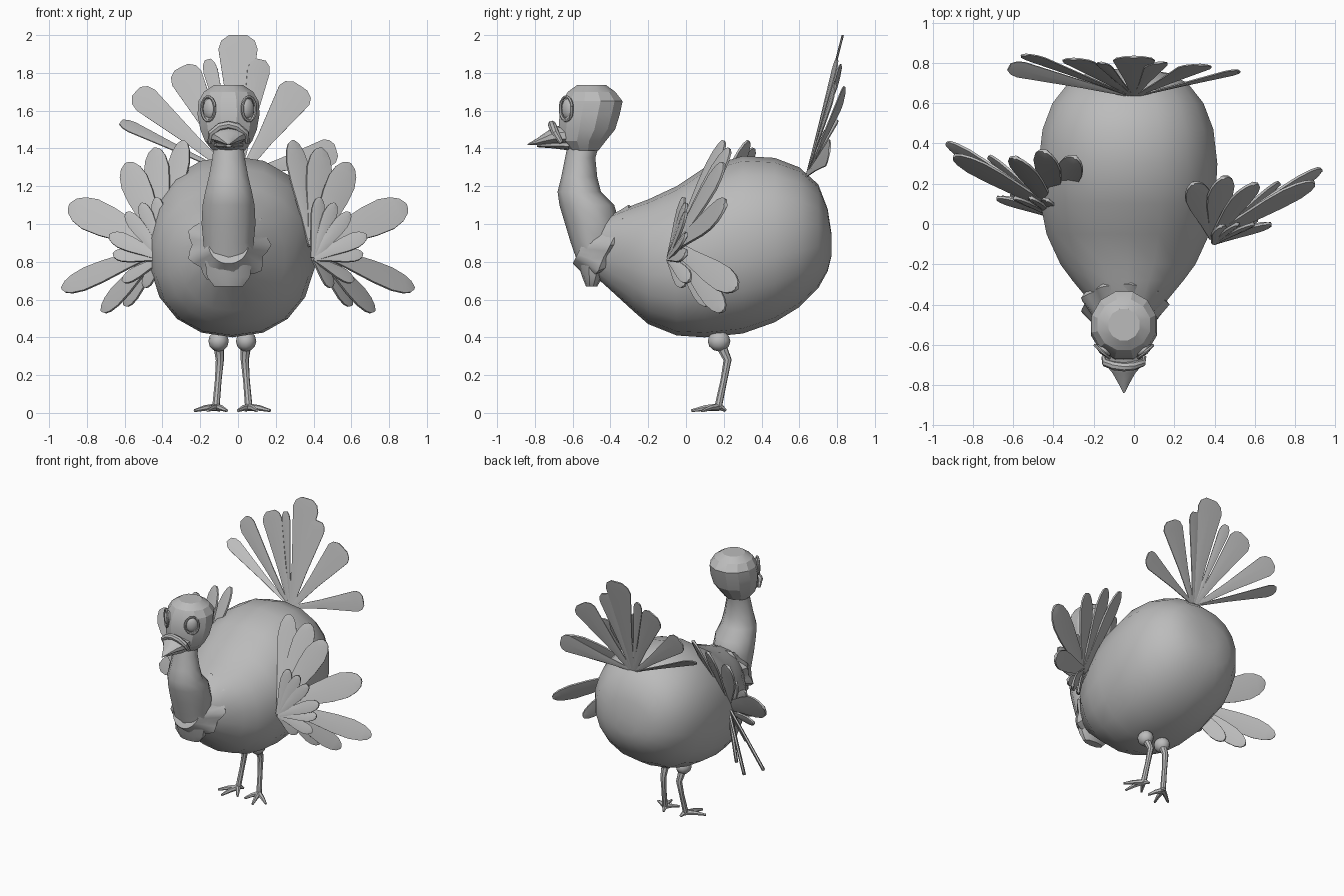
import bpy, bmesh, math
from mathutils import Vector, Matrix

cube = bpy.data.objects.get("Cube")
if cube:
    bpy.data.objects.remove(cube, do_unlink=True)

grey = bpy.data.materials.new("plain grey")
grey.use_nodes = True
grey.diffuse_color = (0.5, 0.5, 0.5, 1)
for node in grey.node_tree.nodes:
    if node.type == "BSDF_PRINCIPLED":
        node.inputs["Base Color"].default_value = (0.5, 0.5, 0.5, 1)

MID = -0.03    # centre line of body and legs
FACE = -0.05   # centre line of neck and head


def finish(name, bm, angle=40):
    bmesh.ops.recalc_face_normals(bm, faces=bm.faces)
    mesh = bpy.data.meshes.new(name)
    bm.to_mesh(mesh)
    bm.free()
    mesh.materials.append(grey)
    mesh.shade_smooth()
    mesh.set_sharp_from_angle(angle=math.radians(angle))
    obj = bpy.data.objects.new(name, mesh)
    bpy.context.collection.objects.link(obj)
    return obj


def ring(center, u, v, sides=14, power=1.0):
    pts = []
    for i in range(sides):
        a = math.tau * (i + 0.5) / sides
        c, s = math.cos(a), math.sin(a)
        c = math.copysign(abs(c) ** power, c)
        s = math.copysign(abs(s) ** power, s)
        pts.append(Vector(center) + Vector(u) * c + Vector(v) * s)
    return pts


def loft(name, rings, angle=40):
    bm = bmesh.new()
    loops = [[bm.verts.new(p) for p in r] for r in rings]
    n = len(loops[0])
    for a, b in zip(loops, loops[1:]):
        for i in range(n):
            j = (i + 1) % n
            bm.faces.new((a[i], a[j], b[j], b[i]))
    bm.faces.new(loops[0])
    bm.faces.new(loops[-1])
    return finish(name, bm, angle)


def tube(name, points, radii, sides=8):
    pts = [Vector(p) for p in points]
    rings = []
    for i, (p, r) in enumerate(zip(pts, radii)):
        d = (pts[min(i + 1, len(pts) - 1)] - pts[max(i - 1, 0)]).normalized()
        side = d.cross(Vector((0.2, 1, 0.3))).normalized()
        rings.append(ring(p, side * r, d.cross(side) * r, sides))
    return loft(name, rings)


def feather(name, root, tip, width, normal, outline, thick, twist=0):
    root, tip = Vector(root), Vector(tip)
    d = (tip - root).normalized()
    side = Vector(normal).cross(d).normalized()
    side = Matrix.Rotation(twist, 3, d) @ side
    up = d.cross(side)
    rings = [ring(root.lerp(tip, t), side * width * w / 2, up * thick, 6)
             for t, w in outline]
    return loft(name, rings)


def ball(name, center, size, turn=0, segments=16):
    bm = bmesh.new()
    bmesh.ops.create_uvsphere(bm, u_segments=segments, v_segments=segments // 2, radius=1)
    place = Matrix.Translation(center) @ Matrix.Rotation(turn, 4, "Z") @ Matrix.Diagonal((*size, 1))
    bm.transform(place)
    return finish(name, bm)


# Body: y, top, bottom, half width
body = [(-.5, 1.0, .74, .08), (-.4, 1.05, .65, .18), (-.28, 1.1, .54, .28),
        (-.2, 1.13, .47, .34), (-.05, 1.2, .41, .41), (.1, 1.3, .4, .44),
        (.3, 1.36, .42, .45), (.47, 1.35, .48, .43), (.6, 1.3, .56, .38),
        (.7, 1.21, .66, .3), (.75, 1.08, .75, .2), (.77, .95, .83, .08)]
loft("body", [ring((MID, y, (t + b) / 2), (w, 0, 0), (0, 0, (t - b) / 2), 18, 0.92)
              for y, t, b, w in body])


# Neck and head: z, front, back, half width
def column(name, rows, sides, angle):
    loft(name, [ring((FACE, (f + b) / 2, z), (w, 0, 0), (0, (b - f) / 2, 0), sides)
                for z, f, b, w in rows], angle)


column("neck", [(1.45, -.62, -.45, .08), (1.35, -.64, -.48, .09), (1.25, -.66, -.47, .11),
                (1.17, -.68, -.45, .13), (1.1, -.67, -.38, .145), (1, -.64, -.35, .15),
                (.9, -.61, -.36, .14), (.8, -.575, -.4, .13), (.72, -.55, -.44, .12),
                (.67, -.53, -.47, .08)], 10, 40)
column("head", [(1.39, -.62, -.46, .09), (1.44, -.67, -.42, .13), (1.5, -.68, -.37, .155),
                (1.58, -.675, -.345, .17), (1.65, -.66, -.33, .165), (1.7, -.63, -.37, .135),
                (1.735, -.58, -.42, .08)], 12, 18)


# Lobed collar around the base of the neck
def collar(scale, shift, wave):
    pts = []
    for i in range(36):
        a = math.tau * i / 36
        r = scale * (1 + wave * math.cos(9 * a))
        pts.append((FACE + .21 * r * math.cos(a),
                    -.4 + .1 * scale * math.sin(a) + shift,
                    .89 + .2 * r * math.sin(a)))
    return pts


loft("neck_collar", [collar(.5, -.15, 0), collar(.75, -.07, .04),
                     collar(1, 0, .08), collar(.85, .05, .05)])

# Beak: y, height, half width, half height
for name, rows in (
        ("upper_beak", [(-.62, 1.47, .1, .06), (-.7, 1.465, .095, .05), (-.74, 1.452, .06, .035),
                        (-.79, 1.435, .03, .018), (-.84, 1.42, .003, .003)]),
        ("lower_beak", [(-.62, 1.42, .08, .03), (-.7, 1.42, .07, .02), (-.79, 1.415, .015, .008)])):
    loft(name, [ring((FACE, y, z), (w, 0, 0), (0, 0, h), 10) for y, z, w, h in rows])
tube("beak_rim", [(FACE + x, y, z) for x, y, z in
                  ((-.1, -.66, 1.43), (-.09, -.69, 1.48), (-.045, -.705, 1.515), (.0, -.71, 1.525),
                   (.045, -.705, 1.515), (.09, -.69, 1.48), (.1, -.66, 1.43))],
     [.012, .02, .022, .022, .022, .02, .012])

# Eyes with raised lids
for side, label in ((1, "left"), (-1, "right")):
    turn = side * math.radians(42)
    spot = Vector((FACE + side * .1, -.625, 1.61))
    ball(label + "_eye", spot, (.042, .025, .055), turn)
    across = Vector((math.cos(turn), math.sin(turn), 0))
    out = Vector((math.sin(turn), -math.cos(turn), 0)) * .012
    loop = [p + out for p in ring(spot, across * .048, (0, 0, .064), 16)]
    tube(label + "_eyelid", loop + loop[:1], [.008] * 17, 6)

# Tail fan: tip, width, twist
fan = [(0, .83, 2, .24, 0), (.12, .8, 1.87, .14, .2), (-.16, .8, 1.87, .09, -.2),
       (-.3, .82, 1.83, .2, -.15), (-.54, .84, 1.7, .17, -.2), (-.62, .78, 1.54, .11, .6),
       (.33, .79, 1.73, .22, .15), (.52, .76, 1.39, .17, .2)]
tail_outline = [(0, .15), (.4, .45), (.9, 1), (.96, .85), (1, .45)]
for i, (x, y, z, w, twist) in enumerate(fan):
    feather(f"tail_feather_{i}", (x * .05, .64, 1.26), (x, y, z), w, (0, -1, .35),
            tail_outline, .006, twist)

# Wings: long flight feathers under a layer of short ones
flight = [(.29, .2, 1.44, .15), (.44, .23, 1.4, .17), (.59, .2, 1.32, .18), (.89, .21, 1.1, .21),
          (.93, .27, .66, .16), (.72, .2, .54, .14), (.6, .12, .57, .12)]
covert = [(.43, -.01, 1.14, .09), (.51, 0, 1.11, .09), (.59, 0, 1.06, .09), (.68, 0, .94, .1),
          (.66, 0, .84, .09), (.61, .02, .7, .09), (.5, -.01, .67, .09)]
wing_outline = [(0, .45), (.3, .65), (.6, .95), (.78, 1), (.9, .8), (.97, .5), (1, .15)]
for side, label, back in ((1, "left", 0), (-1, "right", .13)):
    for kind, rows, root in (("flight", flight, (.4, -.06, .88)),
                             ("covert", covert, (.4, -.09, .82))):
        for i, (x, y, z, w) in enumerate(rows):
            feather(f"{label}_{kind}_feather_{i}",
                    (side * root[0], root[1] + back, root[2]),
                    (side * x, y + back, z), w, (side * .45, -.75, .45), wing_outline, .012)

# Legs and feet
for side, label in ((1, "left"), (-1, "right")):
    def at(x, y, z):
        return (MID + side * x, y, z)
    ball(label + "_thigh", at(.073, .175, .38), (.054, .06, .055), 0, 12)
    tube(label + "_leg", [at(.073, .18, .37), at(.066, .22, .28), at(.075, .2, .17),
                          at(.087, .17, .03)], [.03, .022, .018, .02])
    for i, (x, y) in enumerate(((.2, .09), (.13, .03), (.03, .08), (.07, .21))):
        tube(f"{label}_toe_{i}", [at(.087, .17, .03), at((x + .087) / 2, (y + .17) / 2, .026),
                                  at(x, y, .012)], [.02, .015, .008], 6)
